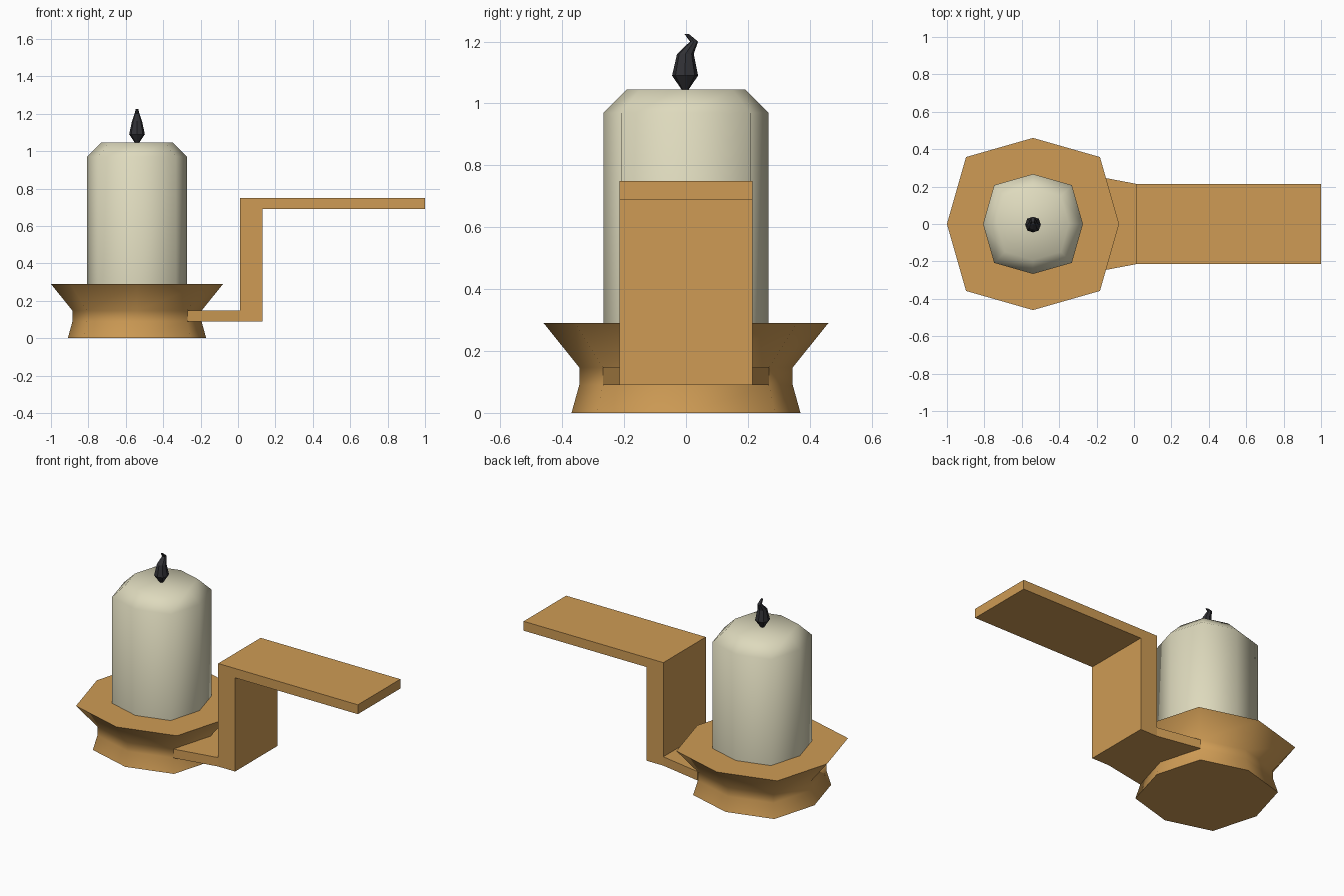
import bpy, bmesh
from math import cos, sin, pi

if "Cube" in bpy.data.objects:
    bpy.data.objects.remove(bpy.data.objects["Cube"])

CX = -0.54  # candle and dish axis


def material(name, rgb):
    m = bpy.data.materials.new(name)
    m.diffuse_color = (*rgb, 1)
    m.use_nodes = True
    m.node_tree.nodes["Principled BSDF"].inputs["Base Color"].default_value = m.diffuse_color
    return m


def finish(name, bm, mat):
    bmesh.ops.recalc_face_normals(bm, faces=bm.faces)
    me = bpy.data.meshes.new(name)
    bm.to_mesh(me)
    bm.free()
    me.materials.append(mat)
    ob = bpy.data.objects.new(name, me)
    bpy.context.collection.objects.link(ob)
    return ob


def turned(name, rings, mat, diag=1.1, smooth=True, smooth_top=False):
    """Eight-sided stack of rings (radius, z, y offset); diagonal corners pushed out."""
    bm = bmesh.new()
    loops = []
    for r, z, oy in rings:
        loop = []
        for i in range(8):
            k = r * (diag if i % 2 else 1)
            a = i * pi / 4
            loop.append(bm.verts.new((CX + k * cos(a), oy + k * sin(a), z)))
        loops.append(loop)
    for lo, hi in zip(loops, loops[1:]):
        for i in range(8):
            j = (i + 1) % 8
            bm.faces.new((lo[i], lo[j], hi[j], hi[i])).smooth = smooth
    bm.faces.new(loops[0][::-1])
    bm.faces.new(loops[-1]).smooth = smooth_top
    return finish(name, bm, mat)


wood = material("wood", (0.62, 0.33, 0.09))
wax = material("wax", (0.73, 0.70, 0.51))
char = material("char", (0.03, 0.03, 0.035))

# flared dish with a narrow waist
turned("dish", [(0.37, 0, 0), (0.345, 0.09, 0), (0.345, 0.147, 0), (0.46, 0.29, 0)], wood)

# candle with chamfered top
turned("candle", [(0.267, 0.288, 0), (0.267, 0.97, 0), (0.192, 1.045, 0)], wax, smooth_top=True)

# bent wick
turned("wick", [(0.01, 1.043, -0.003), (0.042, 1.09, -0.003), (0.027, 1.16, -0.002),
                (0.013, 1.2, 0.026), (0.007, 1.225, 0.002)], char, diag=1.05, smooth=False)

# stepped handle: side outline (x, z, half width), grown from the dish waist
outline = [(-0.27, 0.09, 0.268), (0.01, 0.09, 0.215), (0.13, 0.09, 0.215),
           (0.13, 0.69, 0.215), (1.0, 0.69, 0.215), (1.0, 0.75, 0.215),
           (0.01, 0.75, 0.215), (0.01, 0.147, 0.215), (-0.27, 0.147, 0.268)]
bm = bmesh.new()
sides = [[bm.verts.new((x, s * w, z)) for x, z, w in outline] for s in (-1, 1)]
for side in sides:
    for ids in ((0, 1, 7, 8), (1, 2, 3, 6, 7), (3, 4, 5, 6)):
        bm.faces.new([side[i] for i in ids])
n = len(outline)
for i in range(n):
    j = (i + 1) % n
    bm.faces.new((sides[0][i], sides[0][j], sides[1][j], sides[1][i]))
finish("handle", bm, wood)
